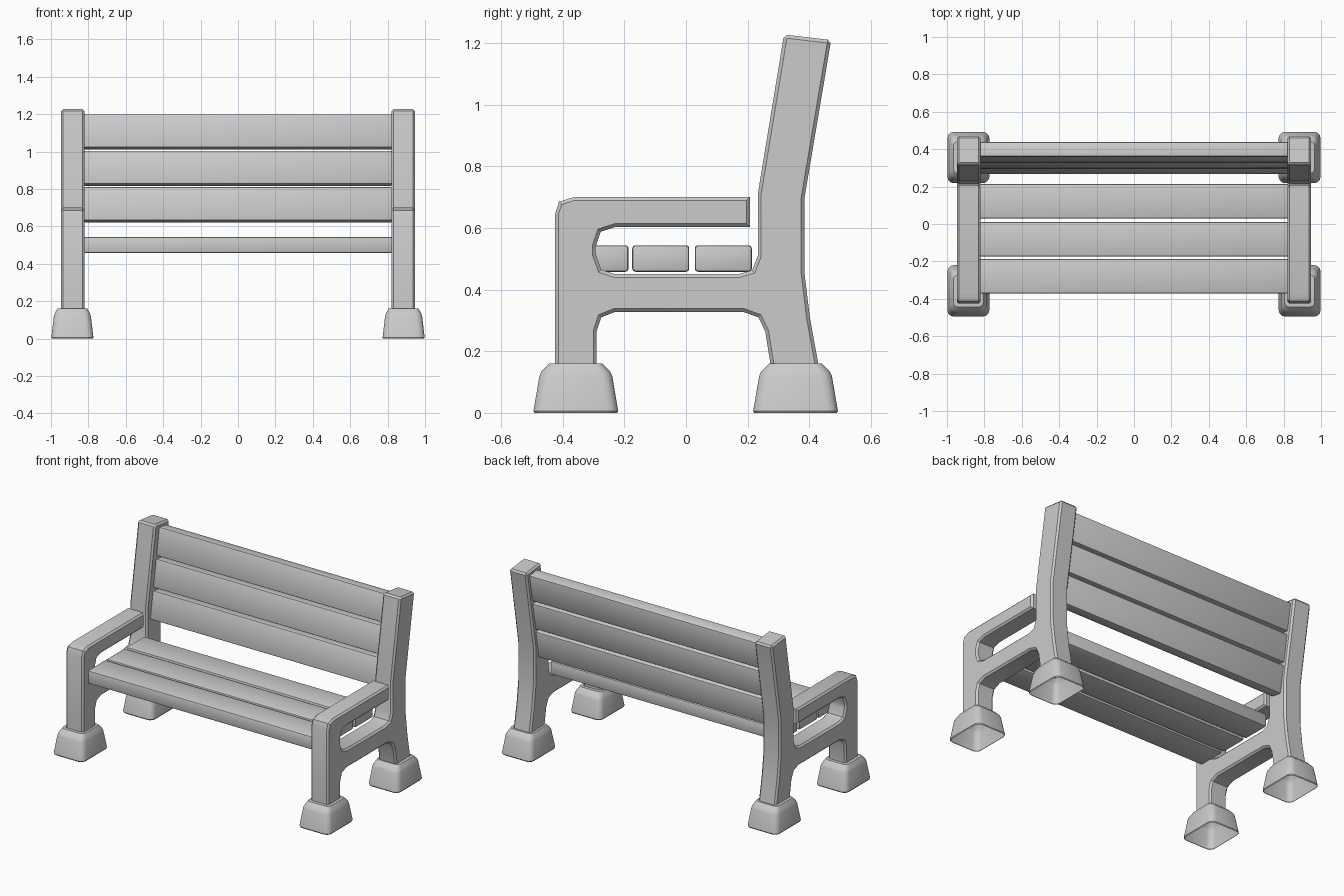
import bpy, bmesh, math
from mathutils import Matrix

if "Cube" in bpy.data.objects:
    bpy.data.objects.remove(bpy.data.objects["Cube"])


def finish(name, bm, mirror=False, angle=35):
    me = bpy.data.meshes.new(name)
    bm.to_mesh(me)
    bm.free()
    ob = bpy.data.objects.new(name, me)
    bpy.context.collection.objects.link(ob)
    if mirror:
        ob.modifiers.new("mirror", 'MIRROR').use_mirror_merge = False
    bpy.ops.object.select_all(action='DESELECT')
    ob.select_set(True)
    bpy.context.view_layer.objects.active = ob
    bpy.ops.object.shade_smooth_by_angle(angle=math.radians(angle))
    return ob


def slat(name, y, z, depth, height, tilt=0.0):
    bm = bmesh.new()
    bmesh.ops.create_cube(bm, size=1)
    bmesh.ops.scale(bm, vec=(1.652, depth, height), verts=bm.verts)
    bmesh.ops.bevel(bm, geom=bm.edges[:], offset=0.01, segments=2, profile=0.5, affect='EDGES')
    bm.transform(Matrix.Translation((0, y, z)) @ Matrix.Rotation(-tilt, 4, 'X'))
    finish(name, bm)


def foot(name, cy, leg_hy):
    # rounded rectangular rings: half width, half depth, corner radius, height
    cx = 0.8855
    rings = [(0.109, 0.134, 0.032, 0.0), (0.1125, 0.1375, 0.035, 0.006), (0.099, 0.118, 0.035, 0.12),
             (0.094, 0.111, 0.035, 0.135), (0.08, 0.086, 0.025, 0.16), (0.061, leg_hy, 0.012, 0.161)]
    bm = bmesh.new()
    loops = []
    for hx, hy, r, z in rings:
        loop = []
        for k, (sx, sy) in enumerate([(1, 1), (-1, 1), (-1, -1), (1, -1)]):
            for i in range(4):
                a = math.pi / 2 * (k + i / 3)
                loop.append(bm.verts.new((cx + sx * (hx - r) + r * math.cos(a),
                                          cy + sy * (hy - r) + r * math.sin(a), z)))
        loops.append(loop)
    for lo, hi in zip(loops, loops[1:]):
        n = len(lo)
        for i in range(n):
            j = (i + 1) % n
            bm.faces.new((lo[i], lo[j], hi[j], hi[i]))
    finish(name, bm, mirror=True)


# End frames: leg, armrest and back post in one profile (y, z)
profile = [(-0.425, 0.14), (-0.425, 0.645), (-0.412, 0.685), (-0.365, 0.70), (0.207, 0.70), (0.207, 0.603),
           (-0.23, 0.603), (-0.277, 0.588), (-0.293, 0.54), (-0.293, 0.515), (-0.275, 0.465), (-0.23, 0.45),
           (0.17, 0.45), (0.215, 0.463), (0.233, 0.51), (0.233, 0.71), (0.318, 1.228), (0.471, 1.21),
           (0.385, 0.70), (0.385, 0.45), (0.402, 0.31), (0.433, 0.14),
           (0.277, 0.14), (0.257, 0.265), (0.235, 0.31), (0.185, 0.328), (-0.23, 0.328), (-0.275, 0.31),
           (-0.29, 0.265), (-0.29, 0.14)]
bm = bmesh.new()
cap = bm.faces.new([bm.verts.new((0.82, y, z)) for y, z in profile])
ext = bmesh.ops.extrude_face_region(bm, geom=[cap], use_keep_orig=True)
bmesh.ops.translate(bm, vec=(0.127, 0, 0), verts=[v for v in ext['geom'] if isinstance(v, bmesh.types.BMVert)])
bmesh.ops.recalc_face_normals(bm, faces=bm.faces)
rim = [e for e in bm.edges if abs(e.verts[0].co.x - e.verts[1].co.x) < 1e-4]
top = [e for e in bm.edges if min(v.co.z for v in e.verts) > 1.2 and e not in rim]
bmesh.ops.bevel(bm, geom=rim + top, offset=0.011, segments=1, affect='EDGES')
# legs are open underneath
bmesh.ops.delete(bm, geom=[f for f in bm.faces if max(v.co.z for v in f.verts) < 0.16], context='FACES')
finish("end_frame", bm, mirror=True, angle=25)

# Hollow feet
foot("front_foot", -0.3575, 0.068)
foot("rear_foot", 0.3555, 0.076)

# Seat slats
for i, y in enumerate((-0.279, -0.082, 0.121)):
    slat(f"seat_slat_{i + 1}", y, 0.501, 0.185, 0.086)

# Backrest slats, stacked along the tilted post
tilt = math.atan(0.165)
for i in range(3):
    d = 0.0905 + i * 0.1975
    slat(f"back_slat_{i + 1}", 0.4 - (0.575 - d) * math.sin(tilt), 1.1935 - (0.575 - d) * math.cos(tilt),
         0.08, 0.181, tilt)
